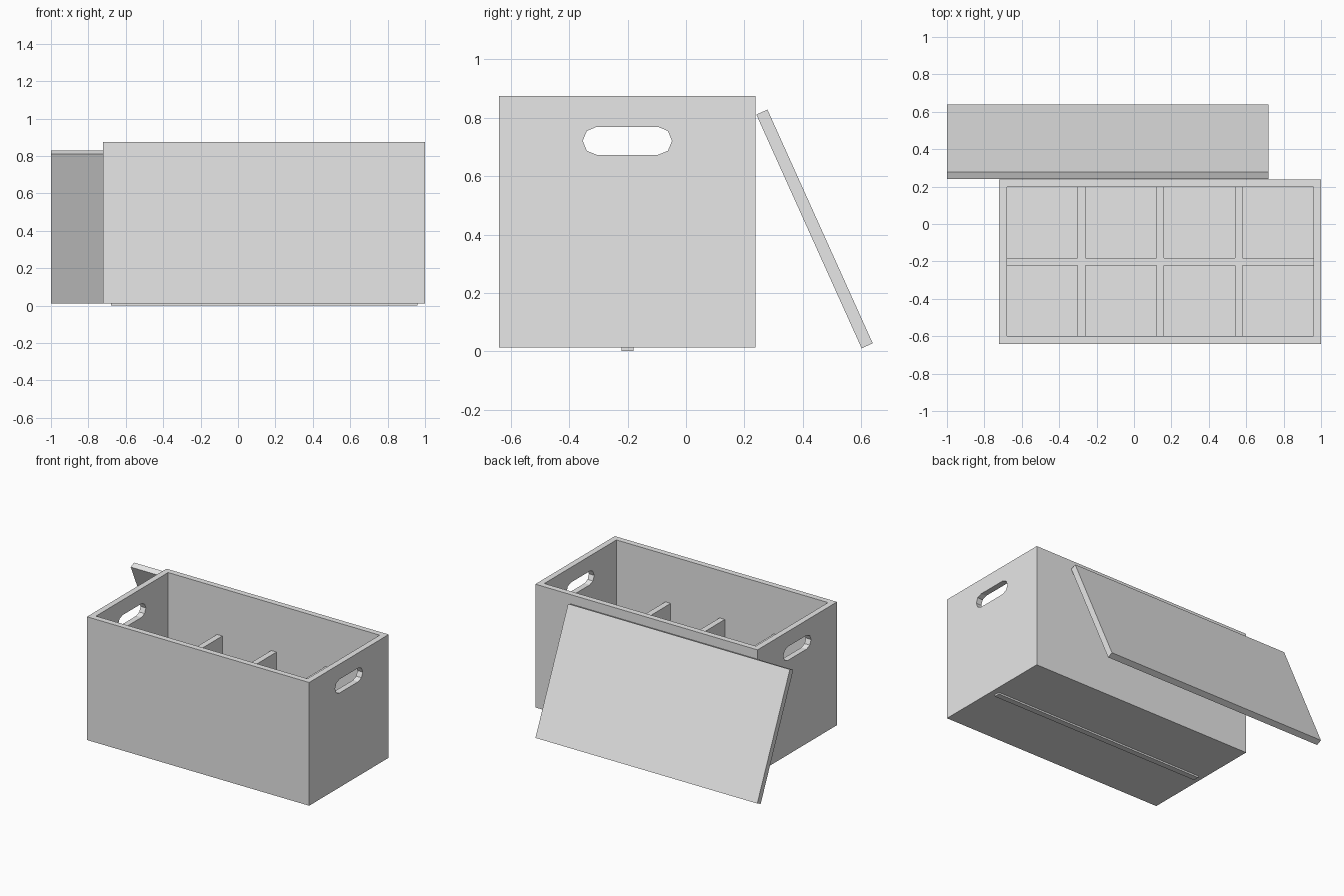
import bpy
import bmesh
import math

if "Cube" in bpy.data.objects:
    bpy.data.objects.remove(bpy.data.objects["Cube"])

grey = bpy.data.materials.new("light_grey")
grey.diffuse_color = (0.8, 0.8, 0.8, 1)
grey.use_nodes = True
grey.node_tree.nodes["Principled BSDF"].inputs["Base Color"].default_value = grey.diffuse_color

WALL = 0.041
X0, X1 = -0.721, 1.0        # outer crate extents
Y0, Y1 = -0.641, 0.239
Z0, Z1 = 0.012, 0.875
YC = (Y0 + Y1) / 2
DIVIDER_TOP = 0.543


def prism(name, profile, x_min, x_max):
    """Extrude a closed (y, z) profile along x."""
    bm = bmesh.new()
    base = bm.faces.new([bm.verts.new((x_min, y, z)) for y, z in profile])
    ext = bmesh.ops.extrude_face_region(bm, geom=[base])
    moved = [v for v in ext["geom"] if isinstance(v, bmesh.types.BMVert)]
    bmesh.ops.translate(bm, verts=moved, vec=(x_max - x_min, 0, 0))
    bmesh.ops.recalc_face_normals(bm, faces=bm.faces)
    mesh = bpy.data.meshes.new(name)
    bm.to_mesh(mesh)
    bm.free()
    mesh.materials.append(grey)
    obj = bpy.data.objects.new(name, mesh)
    bpy.context.collection.objects.link(obj)
    return obj


def box(name, x0, x1, y0, y1, z0, z1):
    return prism(name, [(y0, z0), (y1, z0), (y1, z1), (y0, z1)], x0, x1)


def cut(target, cutter):
    cutter.hide_render = True
    mod = target.modifiers.new("cut", "BOOLEAN")
    mod.operation = "DIFFERENCE"
    mod.solver = "EXACT"
    mod.object = cutter
    bpy.context.view_layer.objects.active = target
    bpy.ops.object.modifier_apply(modifier=mod.name)
    bpy.data.objects.remove(cutter)


# Open crate with hollow interior
crate = box("crate", X0, X1, Y0, Y1, Z0, Z1)
cut(crate, box("cavity_cutter", X0 + WALL, X1 - WALL,
               Y0 + WALL, Y1 - WALL, Z0 + WALL, Z1 + 0.2))

# Rounded hand holes through both end walls
R, HALF, HOLE_Z = 0.048, 0.105, 0.721
slot = []
for side in (1, -1):
    for i in range(5):
        a = math.radians(-90 + 45 * i)
        slot.append((YC + side * (HALF + R * math.cos(a)),
                     HOLE_Z + side * R * math.sin(a)))
cut(crate, prism("hand_hole_cutter", slot, X0 - 0.2, X1 + 0.2))

# Long divider, passing through the floor
box("long_divider", X0 + WALL, X1 - WALL,
    YC - WALL / 2, YC + WALL / 2, 0, DIVIDER_TOP)

# Cross dividers on both sides of the long divider
bay = (X1 - X0 - 5 * WALL) / 4
for i in range(3):
    x = X0 + WALL + bay + i * (bay + WALL)
    for label, ya, yb in (("front", Y0 + WALL, YC - WALL / 2),
                          ("back", YC + WALL / 2, Y1 - WALL)):
        box(f"cross_divider_{label}_{i + 1}", x, x + WALL, ya, yb,
            Z0 + WALL, DIVIDER_TOP)

# Loose lid leaning against the back
prism("leaning_lid",
      [(0.602, 0.010), (0.640, 0.027), (0.279, 0.828), (0.241, 0.811)],
      -1.0, 0.718)
